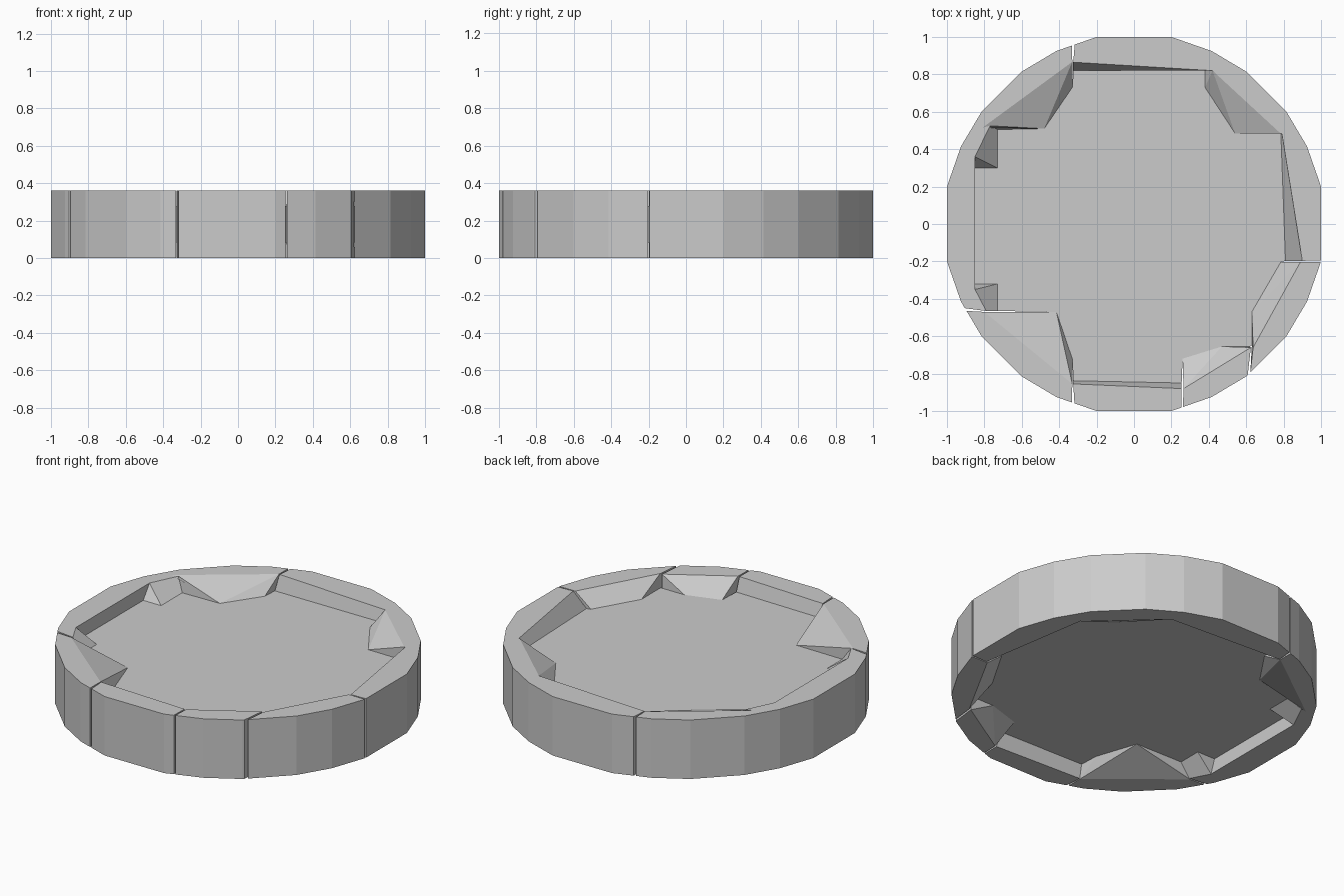
import bpy, bmesh, math

if "Cube" in bpy.data.objects:
    bpy.data.objects.remove(bpy.data.objects["Cube"])

H = 0.36            # full thickness
FT, FB = 0.277, 0.083   # recessed plate, upper and lower faces

# Outer outline: one quarter mirrored around
quarter = [(1, 0.2), (0.925, 0.415), (0.815, 0.6), (0.6, 0.815), (0.415, 0.925), (0.2, 1)]
outline = list(quarter)
for sx, sy, rev in ((-1, 1, True), (-1, -1, False), (1, -1, True)):
    pts = [(x * sx, y * sy) for x, y in quarter]
    outline += pts[::-1] if rev else pts


def ang(p):
    return math.degrees(math.atan2(p[1], p[0])) % 360


def on_outline(a):
    """Point of the outline in the direction of angle a (degrees)."""
    dx, dy = math.cos(math.radians(a)), math.sin(math.radians(a))
    for i, p in enumerate(outline):
        q = outline[(i + 1) % len(outline)]
        ex, ey = q[0] - p[0], q[1] - p[1]
        den = dx * ey - dy * ex
        if abs(den) < 1e-9:
            continue
        r = (p[0] * ey - p[1] * ex) / den
        t = (p[0] * dy - p[1] * dx) / den
        if r > 0 and -1e-6 <= t <= 1 + 1e-6:
            return (dx * r, dy * r)
    return (dx, dy)


def arc(a0, a1):
    """Outline points from angle a0 counter-clockwise to a1."""
    span = (a1 - a0) % 360
    mid = sorted(((ang(p) - a0) % 360, p) for p in outline)
    return [on_outline(a0)] + [p for d, p in mid if 0.5 < d < span - 0.5] + [on_outline(a1)]


def finish(bm, name):
    bmesh.ops.recalc_face_normals(bm, faces=bm.faces)
    big = [f for f in bm.faces if len(f.verts) > 4]
    bmesh.ops.triangulate(bm, faces=big)
    me = bpy.data.meshes.new(name)
    bm.to_mesh(me)
    bm.free()
    ob = bpy.data.objects.new(name, me)
    bpy.context.collection.objects.link(ob)
    return ob


def rim_segment(name, a0, a1, pairs):
    """Rim piece: outer arc, and inner (rim point, floor point) pairs."""
    bm = bmesh.new()
    cache = {}

    def v(p, z):
        key = (round(p[0], 4), round(p[1], 4), z)
        if key not in cache:
            cache[key] = bm.verts.new(key)
        return cache[key]

    def face(*pts):
        vs = list(dict.fromkeys(v(p, z) for p, z in pts))
        if len(vs) > 2:
            bm.faces.new(vs)

    out = arc(a0, a1)
    rims = list(dict.fromkeys(r for r, f in pairs))
    for z in (0, H):
        face(*[(p, z) for p in out + rims[::-1]])
    for p, q in zip(out, out[1:]):
        face((p, 0), (q, 0), (q, H), (p, H))
    # sloped inner faces, top and bottom, and the wall behind the plate
    for (r0, f0), (r1, f1) in zip(pairs, pairs[1:]):
        for zr, zf in ((H, FT), (0, FB)):
            face((r0, zr), (r1, zr), (f1, zf), (f0, zf))
        if f0 != f1:
            face((f0, FT), (f1, FT), (f1, FB), (f0, FB))
    # radial ends
    for o, (r, f) in ((out[0], pairs[0]), (out[-1], pairs[-1])):
        face((o, H), (r, H), (f, FT), (f, FB), (r, 0), (o, 0))
    finish(bm, name)


# Each piece: name, outer end points, inner (rim, floor) pairs, counter-clockwise
R = {"ur": (.785, .483), "ut": (.42, .82), "ul": (-.33, .867), "ll": (-.80, -.47),
     "lb": (-.33, -.855), "b1": (.265, -.88), "b2": (.625, -.66), "r1": (.637, -.66)}
segments = [
    ("rim_right", (.99, -.192), (.893, .484),
     [((.90, -.197), (.81, -.197)), ((.79, .488), (.785, .488))]),
    ("rim_back", (.9, .468), (-.318, .962),
     [(R["ur"], (.54, .485)), (R["ut"], (.54, .485)), (R["ut"], (.38, .73)),
      (R["ut"], (.38, .82)), ((-.325, .865), (-.325, .82))]),
    ("rim_left", (-.332, .957), (-.908, -.452),
     [(R["ul"], (-.33, .73)), (R["ul"], (-.48, .51)), ((-.81, .515), (-.48, .51)),
      ((-.77, .525), (-.73, .505)), ((-.85, .36), (-.73, .30)), ((-.85, .36), (-.85, .30)),
      ((-.85, -.35), (-.85, -.32)), ((-.85, -.35), (-.73, -.32)),
      ((-.79, -.465), (-.73, -.465))]),
    ("rim_front_left", (-.902, -.468), (-.331, -.955),
     [(R["ll"], (-.415, -.47)), (R["lb"], (-.415, -.47)), (R["lb"], (-.33, -.72))]),
    ("rim_front", (-.319, -.96), (.253, -.98),
     [((-.325, -.855), (-.325, -.838)), ((.255, -.88), (.255, -.85))]),
    ("rim_front_right", (.262, -.98), (.608, -.807),
     [(R["b1"], (.26, -.72)), (R["b1"], (.47, -.655)), (R["b2"], (.47, -.655)),
      (R["b2"], (.62, -.655))]),
    ("rim_right_corner", (.622, -.793), (.99, -.202),
     [(R["r1"], (.63, -.65)), (R["r1"], (.63, -.47)), ((.89, -.203), (.63, -.47)),
      ((.89, -.203), (.785, -.203))]),
]
for name, p, q, pairs in segments:
    rim_segment(name, ang(p), ang(q), pairs)

# Recessed plate filling the space between the rim pieces
loop = list(dict.fromkeys(f for s in segments for r, f in s[3]))
bm = bmesh.new()
base = bm.faces.new([bm.verts.new((x, y, FB)) for x, y in loop])
ext = bmesh.ops.extrude_face_region(bm, geom=[base], use_keep_orig=True)
for e in ext["geom"]:
    if isinstance(e, bmesh.types.BMVert):
        e.co.z = FT
finish(bm, "centre_plate")
